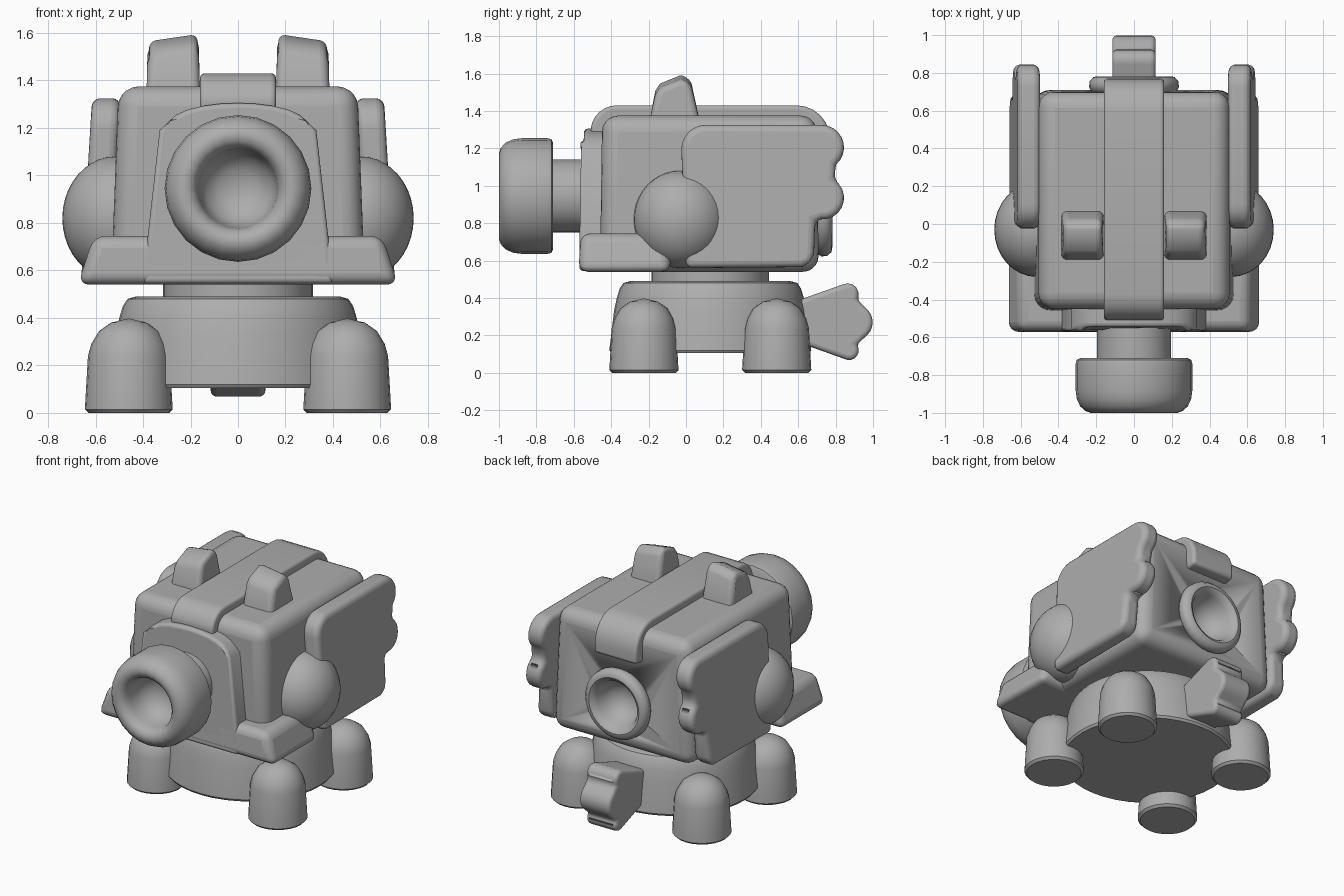
import bpy, bmesh, math
from mathutils import Vector

if "Cube" in bpy.data.objects:
    bpy.data.objects.remove(bpy.data.objects["Cube"])

grey = bpy.data.materials.new("plain_grey")
grey.diffuse_color = (0.42, 0.42, 0.42, 1)
grey.use_nodes = True
grey.node_tree.nodes["Principled BSDF"].inputs["Base Color"].default_value = grey.diffuse_color


def finish(name, bm, bevel=0.0, segs=4, angle=40):
    bmesh.ops.recalc_face_normals(bm, faces=bm.faces)
    me = bpy.data.meshes.new(name)
    bm.to_mesh(me)
    bm.free()
    ob = bpy.data.objects.new(name, me)
    bpy.context.collection.objects.link(ob)
    me.materials.append(grey)
    if bevel:
        m = ob.modifiers.new("round", 'BEVEL')
        m.width, m.segments = bevel, segs
        m.limit_method, m.angle_limit = 'ANGLE', math.radians(angle)
        m.use_clamp_overlap = False
    bpy.ops.object.select_all(action='DESELECT')
    ob.select_set(True)
    bpy.context.view_layer.objects.active = ob
    bpy.ops.object.shade_smooth_by_angle(angle=math.radians(40))
    return ob


def block(name, x, y, z, top=(1, 1), bevel=0.05, segs=4):
    """Box from ranges; top scales the upper face in x and y."""
    bm = bmesh.new()
    bmesh.ops.create_cube(bm, size=1)
    c = [(a[0] + a[1]) / 2 for a in (x, y, z)]
    s = [a[1] - a[0] for a in (x, y, z)]
    for v in bm.verts:
        t = top if v.co.z > 0 else (1, 1)
        v.co = Vector((c[0] + v.co.x * s[0] * t[0], c[1] + v.co.y * s[1] * t[1], c[2] + v.co.z * s[2]))
    return finish(name, bm, bevel, segs)


def prism(name, pts, lo, hi, axis='X', bevel=0.03, warp=None, segs=4):
    """Extrude an outline: (y, z) along x, or (x, z) along y."""
    bm = bmesh.new()
    put = (lambda a, b, d: (d, a, b)) if axis == 'X' else (lambda a, b, d: (a, d, b))
    f = bm.faces.new([bm.verts.new(put(a, b, lo)) for a, b in pts])
    r = bmesh.ops.extrude_face_region(bm, geom=[f])
    move = Vector((hi - lo, 0, 0)) if axis == 'X' else Vector((0, hi - lo, 0))
    for v in r['geom']:
        if isinstance(v, bmesh.types.BMVert):
            v.co += move
    if warp:
        for v in bm.verts:
            v.co = Vector(warp(*v.co))
    return finish(name, bm, bevel, segs)


def lathe(name, prof, centre, axis='Z', n=32):
    """Revolve (radius, offset) about an axis through centre."""
    bm = bmesh.new()
    rings = []
    for r, h in prof:
        ring = []
        for i in range(n if r > 0 else 1):
            a = 2 * math.pi * i / n
            p = (r * math.cos(a), r * math.sin(a), h) if axis == 'Z' else (r * math.cos(a), h, r * math.sin(a))
            ring.append(bm.verts.new(Vector(centre) + Vector(p)))
        rings.append(ring)
    for A, B in zip(rings, rings[1:]):
        for i in range(n):
            q = [A[i % len(A)], A[(i + 1) % len(A)], B[(i + 1) % len(B)], B[i % len(B)]]
            bm.faces.new(list(dict.fromkeys(q)))
    return finish(name, bm)


def arc(cx, cy, r, a0, a1, n=8):
    return [(cx + r * math.cos(math.radians(a0 + (a1 - a0) * i / n)),
             cy + r * math.sin(math.radians(a0 + (a1 - a0) * i / n))) for i in range(n + 1)]


# main body with a recess for the rear port
body = block("body", (-0.535, 0.535), (-0.46, 0.71), (0.54, 1.375), (0.94, 0.98), 0.085, 5)
cutter = lathe("port_cutter", [(0, -0.14), (0.19, -0.14), (0.19, 0.2), (0, 0.2)], (0, 0.70, 0.86), 'Y')
cutter.hide_render = True
cutter.hide_set(True)
cut = body.modifiers.new("port", 'BOOLEAN')
cut.operation, cut.object = 'DIFFERENCE', cutter

# rear port ring with bowl
lathe("rear_port", [(0.19, -0.02), (0.225, 0.0), (0.238, 0.025), (0.235, 0.055), (0.215, 0.078), (0.19, 0.082),
                    (0.168, 0.068), (0.155, 0.04), (0.14, -0.01), (0.11, -0.06), (0.06, -0.095), (0, -0.105)],
      (0, 0.70, 0.86), 'Y')

# spine strap over the top
prism("spine_strap", [(-0.50, 1.0), (-0.50, 1.27)] + arc(-0.37, 1.29, 0.14, 175, 90, 6)
      + arc(0.59, 1.25, 0.18, 90, 0, 6) + [(0.77, 1.18), (0.68, 1.17), (0.5, 1.17), (0.5, 1.0)],
      -0.16, 0.16, bevel=0.02)

# arched front shield
prism("front_shield", [(-0.40, 0.545), (0.40, 0.545), (0.385, 0.70), (0.33, 1.19)]
      + [(0.3 * math.cos(a), 1.19 + 0.115 * math.sin(a) ** 0.8) for a in [math.pi * i / 12 for i in range(1, 12)]]
      + [(-0.33, 1.19), (-0.385, 0.70)], -0.57, -0.42, 'Y', 0.02,
      warp=lambda x, y, z: (x, y + (0.025 if y < -0.5 and z > 1.22 else 0), z))

# flared lower skirt
block("skirt", (-0.675, 0.675), (-0.575, -0.08), (0.54, 0.745), (0.90, 0.95), 0.05)

# barrel and muzzle
lathe("barrel", [(0.195, -0.75), (0.195, -0.45)], (0, 0, 0.945), 'Y')
lathe("muzzle", [(0, -0.71), (0.285, -0.71), (0.304, -0.72), (0.309, -0.74), (0.309, -0.88), (0.303, -0.925),
                 (0.285, -0.965), (0.258, -0.99), (0.23, -1.0), (0.20, -0.992), (0.178, -0.97), (0.168, -0.93),
                 (0.16, -0.87), (0.135, -0.81), (0.08, -0.77), (0, -0.755)], (0, 0, 0.945), 'Y', 24)

# neck and round base
lathe("neck", [(0.315, 0.44), (0.315, 0.60)], (0, 0.13, 0))
lathe("base", [(0, 0.49), (0.43, 0.49), (0.465, 0.48), (0.485, 0.45), (0.50, 0.40), (0.515, 0.33),
               (0.54, 0.12), (0.53, 0.105), (0, 0.11)], (0, 0.13, 0), n=40)

# domed feet
for sx, a in ((-1, "left"), (1, "right")):
    for y, b in ((-0.225, "front"), (0.485, "back")):
        lathe(f"{b}_{a}_foot", [(0, 0), (0.17, 0), (0.185, 0.015), (0.183, 0.05), (0.172, 0.24), (0.158, 0.29),
                                (0.125, 0.345), (0.075, 0.38), (0, 0.398)], (sx * 0.46, y, 0), n=24)

# tail with three lobes
prism("tail", [(0.5, 0.17), (0.62, 0.155)] + arc(0.873, 0.118, 0.05, -105, 40, 6)
      + arc(0.90, 0.27, 0.098, -55, 55, 8) + arc(0.865, 0.42, 0.058, -30, 110, 6)
      + [(0.62, 0.395), (0.5, 0.36)], -0.115, 0.115, bevel=0.025)

# side parts, mirrored left and right
wing = ([(0.0, 0.56), (0.62, 0.565), (0.67, 0.59), (0.685, 0.64), (0.69, 0.81)]
        + arc(0.73, 0.935, 0.115, -95, 58, 9) + arc(0.725, 1.205, 0.12, -50, 90, 9)
        + arc(0.105, 1.195, 0.13, 90, 180, 6))
ear = [(-0.20, 1.3), (-0.192, 1.36), (-0.165, 1.51), (-0.14, 1.55), (-0.03, 1.595), (0.01, 1.585),
       (0.03, 1.55), (0.07, 1.36), (0.075, 1.3)]
for s, side in ((-1, "left"), (1, "right")):
    prism(side + "_wing", wing, 0.495, 0.615, bevel=0.035,
          warp=lambda x, y, z: (s * (x + (1.32 - z) * 0.06), y, z))
    prism(side + "_ear", ear, 0.16, 0.385, bevel=0.03,
          warp=lambda x, y, z: (s * (x + (0.01 if x < 0.2 else -0.01) * (z > 1.5)), y,
                                z - (0.03 if z > 1.5 and x > 0.3 else 0)))
    bm = bmesh.new()
    bmesh.ops.create_uvsphere(bm, u_segments=32, v_segments=20, radius=1)
    for v in bm.verts:
        v.co = Vector((s * 0.515 + v.co.x * 0.225, -0.03 + v.co.y * 0.25, 0.82 + v.co.z * 0.26))
    finish(side + "_shoulder", bm)
